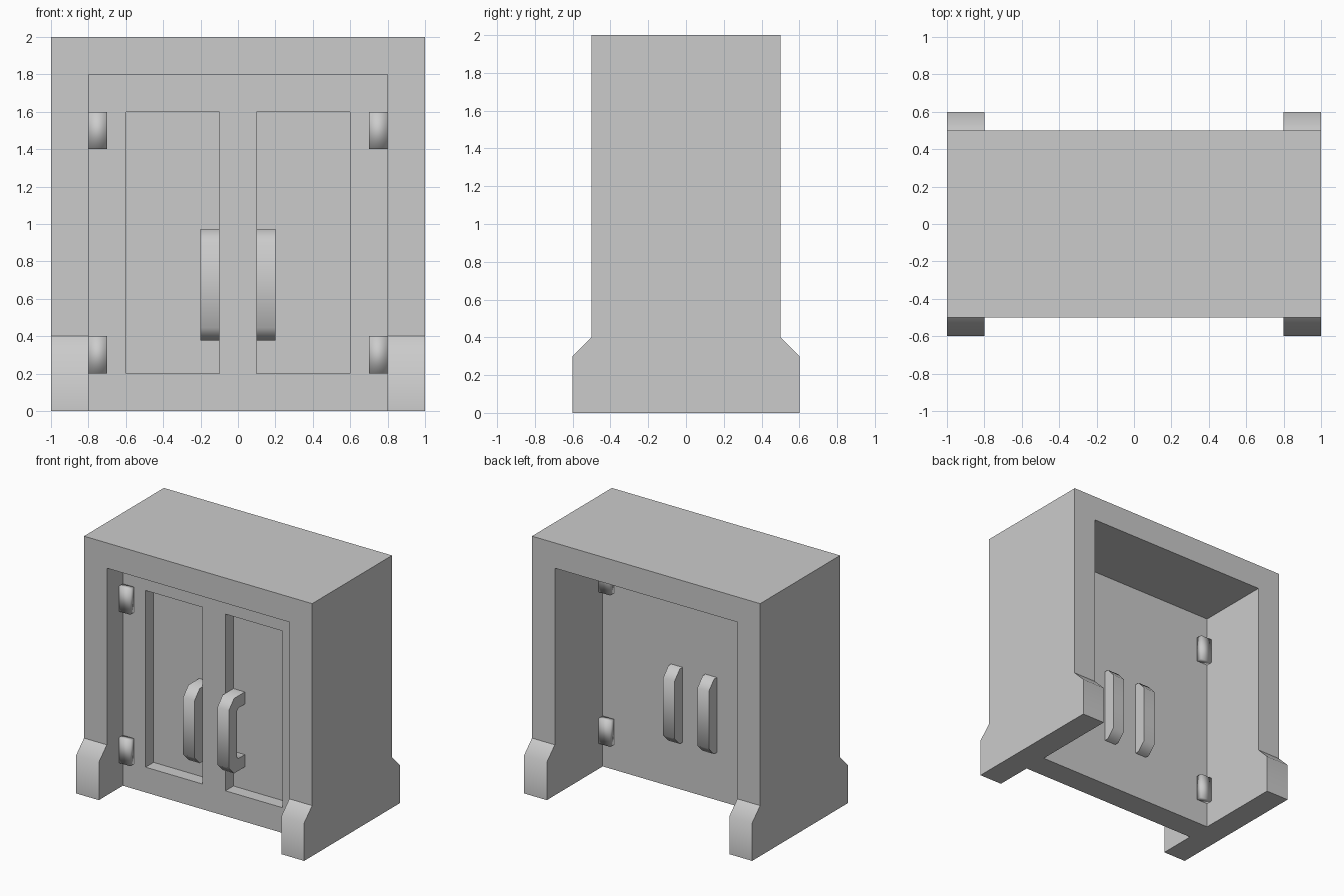
import bpy, bmesh, math

if "Cube" in bpy.data.objects:
    bpy.data.objects.remove(bpy.data.objects["Cube"])

DOOR_Y = -0.2  # middle plane of the door slab


def extrude(name, points, axis, lo, hi, origin_y=0.0, mirror=None, smooth=None):
    """Extrude a 2D profile along an axis (0=x, 1=y, 2=z), optionally mirrored."""
    bm = bmesh.new()

    def ring(t):
        verts = []
        for p in points:
            co = list(p)
            co.insert(axis, t)
            co[1] -= origin_y
            verts.append(bm.verts.new(co))
        return verts

    a, b = ring(lo), ring(hi)
    n = len(points)
    bm.faces.new(a)
    bm.faces.new(b)
    for i in range(n):
        f = bm.faces.new((a[i], a[(i + 1) % n], b[(i + 1) % n], b[i]))
        f.smooth = smooth is not None
    return finish(name, bm, origin_y, mirror, smooth)


def finish(name, bm, origin_y=0.0, mirror=None, smooth=None):
    bmesh.ops.recalc_face_normals(bm, faces=bm.faces)
    mesh = bpy.data.meshes.new(name)
    bm.to_mesh(mesh)
    bm.free()
    if smooth is not None:
        mesh.set_sharp_from_angle(angle=math.radians(smooth))
    obj = bpy.data.objects.new(name, mesh)
    obj.location.y = origin_y
    bpy.context.collection.objects.link(obj)
    if mirror:
        mod = obj.modifiers.new("Mirror", 'MIRROR')
        mod.use_axis = mirror
        mod.use_mirror_merge = False
    return obj


# Surrounding frame: two sides and a top in one arch
extrude("frame", [(-1, 0), (-0.8, 0), (-0.8, 1.8), (0.8, 1.8),
                  (0.8, 0), (1, 0), (1, 2), (-1, 2)], 1, -0.5, 0.5)

# Four sloped feet
extrude("feet", [(-0.5, 0), (-0.6, 0), (-0.6, 0.3), (-0.5, 0.4)], 0, 0.8, 1.0,
        mirror=(True, True, False), smooth=50)

# Door slab with two sunken panels on the front
bm = bmesh.new()
bmesh.ops.create_cube(bm, size=1)
for v in bm.verts:
    v.co = (v.co.x * 1.6, v.co.y * 0.2 + DOOR_Y, v.co.z * 1.8 + 0.9)
cuts = [((x, 0, 0), (1, 0, 0)) for x in (-0.6, -0.1, 0.1, 0.6)]
cuts += [((0, 0, z), (0, 0, 1)) for z in (0.2, 1.6)]
for co, no in cuts:
    bmesh.ops.bisect_plane(bm, geom=bm.verts[:] + bm.edges[:] + bm.faces[:],
                           plane_co=co, plane_no=no)
bm.normal_update()
panels = []
for f in bm.faces:
    c = f.calc_center_median()
    if f.normal.y < -0.9 and 0.1 < abs(c.x) < 0.6 and 0.2 < c.z < 1.6:
        panels.append(f)
for f in bmesh.ops.extrude_discrete_faces(bm, faces=panels)["faces"]:
    for v in f.verts:
        v.co.y += 0.1
bmesh.ops.dissolve_limit(bm, angle_limit=0.01, verts=bm.verts[:], edges=bm.edges[:])
finish("doors", bm)

# Handles on both doors, front and back
extrude("handles", [(-0.2, 0.972), (-0.335, 0.972), (-0.4, 0.9), (-0.4, 0.445),
                    (-0.335, 0.378), (-0.2, 0.378), (-0.2, 0.475), (-0.28, 0.475),
                    (-0.3, 0.495), (-0.3, 0.855), (-0.28, 0.875), (-0.2, 0.875)],
        0, 0.1, 0.2, DOOR_Y, (True, True, False), 60)

# Hinges at the door corners, front and back
for name, z in (("lower_hinges", 0.2), ("upper_hinges", 1.4)):
    extrude(name, [(0.7, -0.3), (0.7, -0.35), (0.8, -0.35), (0.8, -0.3)], 2, z, z + 0.2,
            DOOR_Y, (True, True, False), 95)
